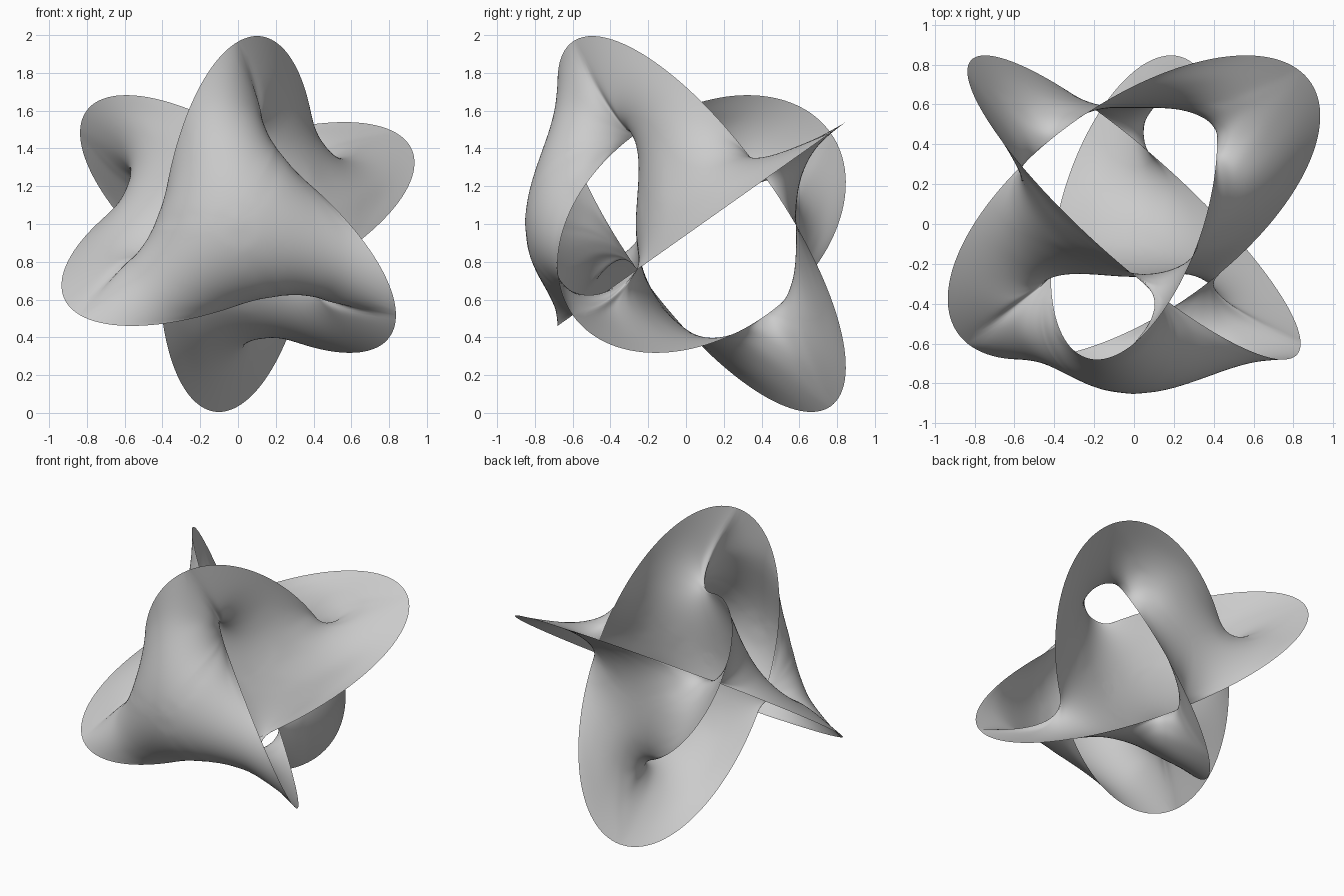
import bpy, math
from mathutils import Vector

if "Cube" in bpy.data.objects:
    bpy.data.objects.remove(bpy.data.objects["Cube"])

# Soap-film surface spanning three interlocked ellipses (2:1), pushed by a slight pressure
MAJOR, MINOR = 1.19, 0.594
N_ARC, N_SEG = 8, 4
CENTRE = Vector((0, 0.083, 1))
s2, s3, s6 = 2 ** -0.5, 3 ** -0.5, 6 ** -0.5
A = Vector((0, -s3, 2 * s6))
B = Vector((-s2, -s3, -s6))
C = Vector((s2, -s3, -s6))

verts, faces, ids = [], [], {}
tris = []           # (a, b, c, sheet index)
links = {}          # free vertex -> [left, right, outer, inner, sheet index]


def add(p):
    verts.append(p.copy())
    return len(verts) - 1


def shared(p):
    key = tuple(round(c, 3) for c in p)
    if key not in ids:
        ids[key] = add(p)
    return ids[key]


def rim(axes, r0, r1):
    """Quarter ellipses from one axis to the next, joined by straight radial seams."""
    out = []
    for i, p in enumerate(axes):
        q = axes[(i + 1) % len(axes)]
        for j in range(N_ARC + 1):
            t = j / N_ARC * math.pi / 2
            out.append((p * (r0 * math.cos(t)) + q * (r1 * math.sin(t)), False))
        for j in range(1, N_SEG):
            out.append((q * (r1 + (r0 - r1) * j / N_SEG), True))
    return out


def sheet(index, loop, rings, y):
    """Polar grid filling a rim, with its middle at depth y."""
    n = len(loop)
    mid = Vector((0, y, 0))
    step = 2 * math.pi / n
    rows = [[shared(p) for p, free in loop]]
    for k in range(1, rings + 1):
        rows.append([add(mid.lerp(p, math.exp(-k * step))) for p, free in loop])
    hub = add(mid)
    for k in range(rings):
        for i in range(n):
            j = (i + 1) % n
            a, b, c, d = rows[k][i], rows[k][j], rows[k + 1][j], rows[k + 1][i]
            faces.append((a, b, c, d))
            tris.extend([(a, b, c, index), (a, c, d, index)])
    for i in range(n):
        faces.append((rows[-1][i], rows[-1][(i + 1) % n], hub))
        tris.append((*faces[-1], index))
    for k in range(1, rings + 1):
        for i in range(n):
            inner = rows[k + 1][i] if k < rings else hub
            links[rows[k][i]] = [rows[k][i - 1], rows[k][(i + 1) % n],
                                 rows[k - 1][i], inner, index]
    # seam vertices join the middle sheet to an outer one
    for i, (p, free) in enumerate(loop):
        if free:
            lk = links.setdefault(rows[0][i], [0, 0, 0, 0, 1])
            if index == 1:
                lk[0], lk[1], lk[3] = rows[0][i - 1], rows[0][(i + 1) % n], rows[1][i]
            else:
                lk[2] = rows[1][i]
    return hub, rows[-1]


# front, middle and back sheets with their middle depths
targets = [-0.933, -0.333, 0.52]
hubs = [
    sheet(0, rim([A, C, B], MINOR, MAJOR), 10, targets[0]),
    sheet(1, rim([A, -B, C, -A, B, -C], MAJOR, MINOR), 19, targets[1]),
    sheet(2, rim([-A, -C, -B], MINOR, MAJOR), 10, targets[2]),
]
base = [2.0, 2.0, 1.5]
press = list(base)


def tune(gain, direct):
    """Adjust each sheet's pressure so its middle reaches the wanted depth."""
    for k, (hub, ring) in enumerate(hubs):
        err = verts[hub].y - targets[k]
        base[k] = min(4.5, max(0.0, base[k] + gain * err))
        press[k] = min(5.0, max(-0.5, base[k] + direct * err))


# rough relaxation on the grid
work = [(v, *lk) for v, lk in links.items()]
for sweep in range(150):
    q = [p / 4 for p in press]
    for v, l, r, u, d, k in work:
        L, R, U, D = verts[l], verts[r], verts[u], verts[d]
        goal = L + R + U + D + (R - L).cross(U - D) * q[k]
        verts[v] = verts[v] * -0.6 + goal * 0.4
    for hub, ring in hubs:
        verts[hub] = sum((verts[i] for i in ring), Vector()) / len(ring)
    if sweep > 40:
        tune(0.03, 1)

# true area relaxation with cotangent weights
free = list(links) + [hub for hub, ring in hubs]
for outer in range(125):
    near = [{} for v in verts]
    push = [Vector() for v in verts]
    for a, b, c, s in tris:
        pa, pb, pc = verts[a], verts[b], verts[c]
        ab, bc, ca = pb - pa, pc - pb, pa - pc
        nrm = ab.cross(ca)
        inv = -0.5 / max(nrm.length, 1e-9)
        f = nrm * (press[s] / 6)
        for i, j, w in ((b, c, ab.dot(ca)), (c, a, ab.dot(bc)), (a, b, bc.dot(ca))):
            w *= inv
            near[i][j] = near[i].get(j, 0) + w
            near[j][i] = near[j].get(i, 0) + w
        push[a] += f
        push[b] += f
        push[c] += f
    work = []
    for v in free:
        ws = [(j, min(8.0, max(0.03, w))) for j, w in near[v].items()]
        work.append((v, push[v], ws, 1.6 / sum(w for j, w in ws)))
    for sweep in range(8):
        for v, f, ws, k in work:
            goal = f.copy()
            for j, w in ws:
                goal += verts[j] * w
            verts[v] = verts[v] * -0.6 + goal * k
    tune(0.15, 3)

# final smooth surface
mesh = bpy.data.meshes.new("ring_surface")
mesh.from_pydata([v + CENTRE for v in verts], [], faces)
mesh.update()
obj = bpy.data.objects.new("ring_surface", mesh)
bpy.context.collection.objects.link(obj)
for poly in mesh.polygons:
    poly.use_smooth = True
sub = obj.modifiers.new("smooth", 'SUBSURF')
sub.levels = sub.render_levels = 2
